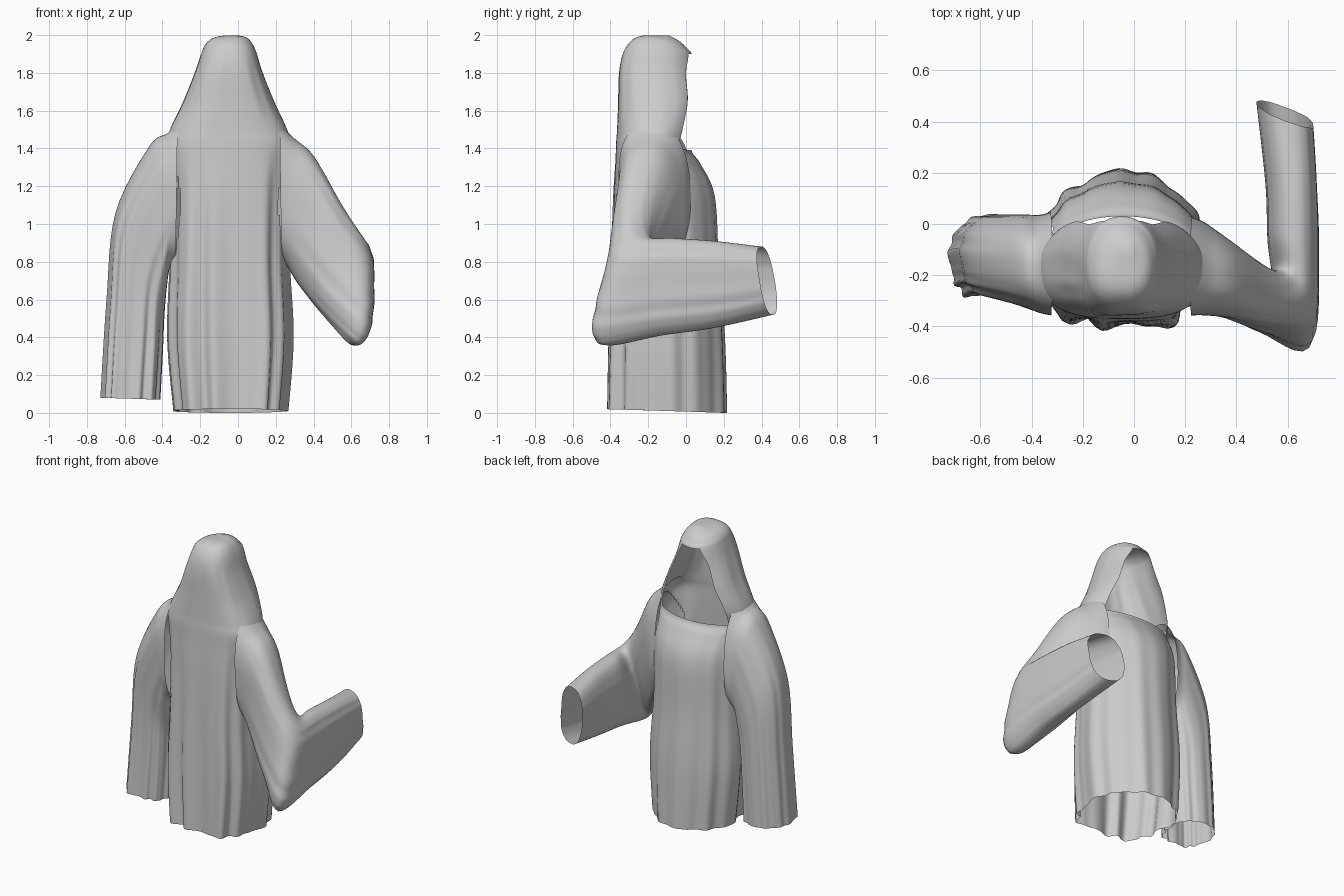
import bpy, bmesh
from math import sin, cos, pi, radians
from mathutils import Vector as V

COLS, STEPS = 108, 6


def spline(points):
    """Catmull-Rom through equal-length tuples, STEPS samples per span."""
    out = []
    for i in range(len(points) - 1):
        a, b = points[max(i - 1, 0)], points[i]
        c, d = points[i + 1], points[min(i + 2, len(points) - 1)]
        for s in range(STEPS):
            t = s / STEPS
            out.append([0.5 * (2*q + (r - p)*t + (2*p - 5*q + 4*r - u)*t*t
                               + (3*q - p - 3*r + u)*t**3)
                        for p, q, r, u in zip(a, b, c, d)])
    out.append(list(points[-1]))
    return out


def power(v, e):
    return abs(v) ** e * (1 if v >= 0 else -1)


def folds(a):
    """Irregular cloth folds, stronger on the back."""
    return (0.75 - 0.35 * sin(a + 0.4)) * (0.5 * sin(5*a + 0.5) + 0.6 * sin(11*a + 1.3)
                                           + 0.4 * sin(17*a))


def front_warp(k, gap):
    """Angle of column k; columns within 50 degrees of the front squeeze to gap."""
    d = (k / COLS) * 360 - 180
    e = abs(d)
    e = e * gap / 50 if e < 50 else gap + (e - 50) * (180 - gap) / 130
    return radians(90 + (e if d >= 0 else -e))


def loft(name, stations, front, cap=False, remove=None):
    """Station: end P, end Q, half-width vector, fold depth, front gap angle."""
    bm = bmesh.new()
    rings = []
    for s in spline(stations):
        p, q, w, fold, gap = V(s[0:3]), V(s[3:6]), V(s[6:9]), s[9], s[10]
        ring = []
        for k in range(COLS):
            a = front_warp(k, gap)
            e = front if sin(a) > 0 else 0.75          # squarer back
            off = (p - q) / 2 * power(cos(a), e) + w * power(sin(a), e)
            f = 1 + fold * folds(a)
            ring.append(bm.verts.new((p + q) / 2 + V((off.x * f, off.y * f, off.z))))
        rings.append(ring)
    for i in range(len(rings) - 1):
        for k in range(COLS):
            n = (k + 1) % COLS
            quad = (rings[i][k], rings[i][n], rings[i+1][n], rings[i+1][k])
            mid = sum((v.co for v in quad), V()) / 4
            if not (remove and remove(i, (k + 0.5) / COLS * 360 - 180, mid)):
                bm.faces.new(quad)
    if cap:
        bm.faces.new(rings[-1])
    bmesh.ops.delete(bm, geom=[v for v in bm.verts if not v.link_faces], context='VERTS')
    bmesh.ops.recalc_face_normals(bm, faces=bm.faces)
    mesh = bpy.data.meshes.new(name)
    bm.to_mesh(mesh)
    bm.free()
    mesh.shade_smooth()
    obj = bpy.data.objects.new(name, mesh)
    bpy.context.collection.objects.link(obj)
    return obj


# Robe body and hood: z, x min, x max, y back, y front, forward tilt, folds, face gap
profile = [
    (0.01, -0.335, 0.25, -0.41, 0.21, -0.01, 0.08, 50),
    (0.40, -0.37, 0.28, -0.405, 0.20, 0, 0.065, 50),
    (0.80, -0.36, 0.265, -0.395, 0.17, 0, 0.045, 50),
    (1.15, -0.36, 0.27, -0.385, 0.15, 0, 0.025, 50),
    (1.32, -0.37, 0.28, -0.375, 0.075, 0, 0.01, 50),
    (1.41, -0.375, 0.285, -0.37, 0.03, -0.02, 0, 50),     # neckline
    (1.50, -0.36, 0.26, -0.365, 0.055, 0, 0, 50),
    (1.65, -0.29, 0.19, -0.36, 0.08, 0, 0.01, 48),
    (1.80, -0.23, 0.13, -0.355, 0.05, 0, 0.01, 42),
    (1.90, -0.195, 0.10, -0.335, 0.03, 0, 0, 26),         # top of face opening
    (1.945, -0.175, 0.08, -0.295, 0.01, -0.02, 0, 30),
    (1.98, -0.13, 0.05, -0.24, -0.03, -0.015, 0, 50),
    (1.998, -0.05, 0.0, -0.15, -0.09, 0, 0, 50),
]
body_stations = []
for z, x0, x1, yb, yf, tilt, fold, gap in profile:
    y = (yb + yf) / 2
    body_stations.append((x1, y, z, x0, y, z, 0, (yf - yb) / 2, tilt, fold, gap))


def openings(i, deg, m):
    face = 5 * STEPS <= i < 9 * STEPS and abs(deg) < 50
    side = m.x > 0.17 or m.x < -0.27
    armhole = side and ((m.y + 0.15) / 0.16) ** 2 + ((m.z - 1.12) / 0.31) ** 2 < 1
    return face or armhole


loft("robe_body_and_hood", body_stations, 0.97, cap=True, remove=openings)

# Hanging sleeve: outer edge, inner edge, half width
loft("hanging_sleeve", [
    (-0.32, -0.17, 1.53, -0.33, -0.14, 0.80, 0, 0.20, 0, 0, 50),
    (-0.375, -0.17, 1.48, -0.36, -0.14, 0.77, 0, 0.19, 0, 0, 50),
    (-0.47, -0.15, 1.41, -0.375, -0.14, 0.68, 0, 0.18, 0, 0.02, 50),
    (-0.645, -0.13, 1.06, -0.39, -0.12, 0.52, 0, 0.16, 0, 0.04, 50),
    (-0.69, -0.12, 0.60, -0.40, -0.12, 0.32, 0, 0.155, 0, 0.06, 50),
    (-0.72, -0.13, 0.08, -0.415, -0.12, 0.07, 0, 0.16, 0, 0.08, 50)], 0.85)

# Raised sleeve: bends at the elbow and reaches out towards +y
loft("raised_sleeve", [
    (0.22, -0.18, 1.53, 0.23, -0.15, 0.82, 0, 0.19, 0, 0, 50),
    (0.29, -0.19, 1.46, 0.265, -0.16, 0.77, 0, 0.18, 0, 0, 50),
    (0.40, -0.21, 1.36, 0.32, -0.21, 0.68, -0.01, 0.16, 0, 0.01, 50),
    (0.54, -0.25, 1.11, 0.45, -0.32, 0.52, -0.03, 0.13, 0, 0.02, 50),
    (0.63, -0.22, 0.94, 0.61, -0.43, 0.36, -0.08, 0.10, 0, 0.02, 50),
    (0.625, -0.06, 0.925, 0.62, -0.13, 0.41, -0.10, 0.03, 0, 0.03, 50),
    (0.62, 0.15, 0.91, 0.61, 0.15, 0.45, -0.10, 0, 0, 0.03, 50),
    (0.60, 0.40, 0.88, 0.58, 0.46, 0.52, -0.11, 0.04, 0, 0.02, 50)], 0.85)
